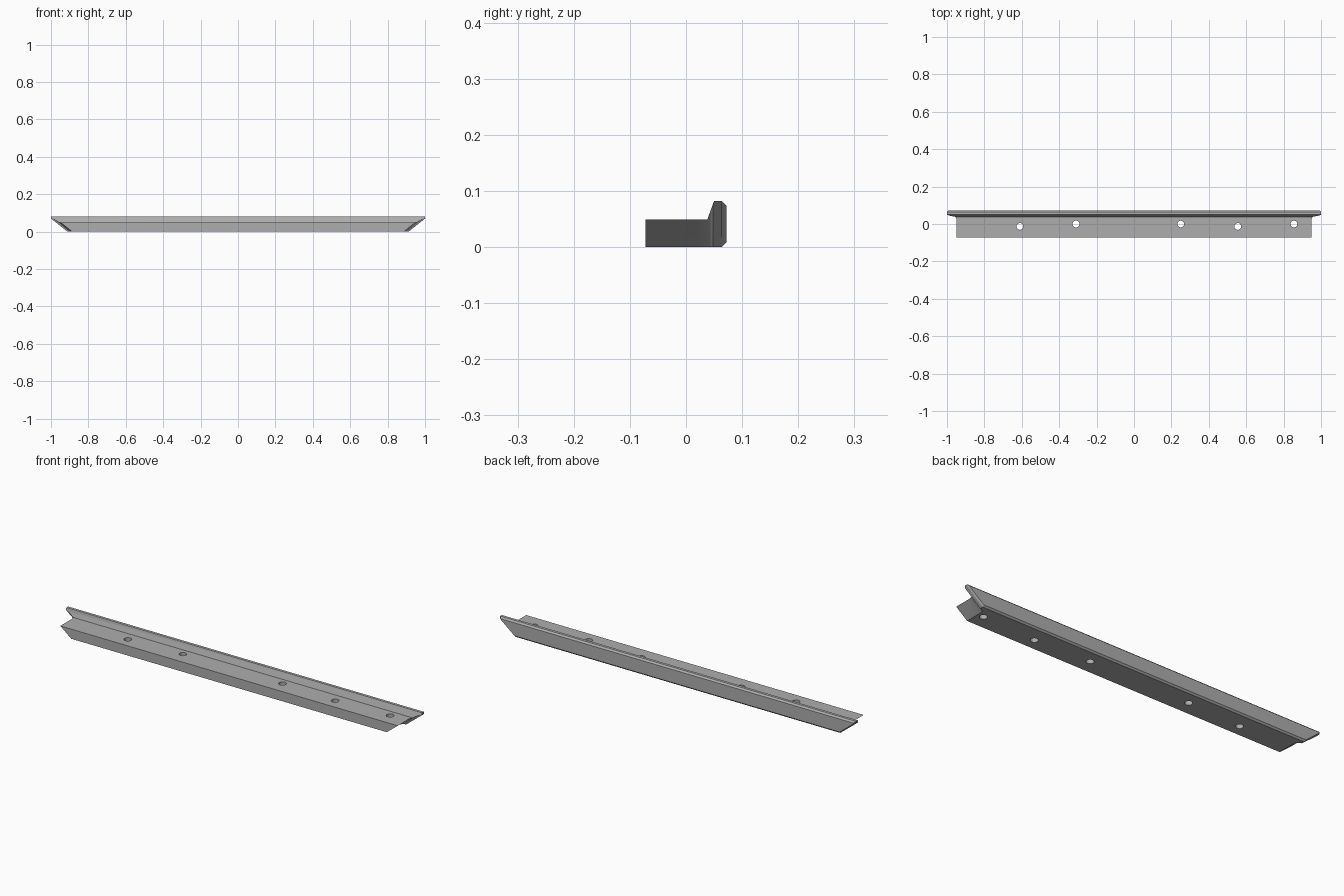
import bpy, bmesh, math
from mathutils import Matrix, Vector

if "Cube" in bpy.data.objects:
    bpy.data.objects.remove(bpy.data.objects["Cube"])

grey = bpy.data.materials.new("satin grey")
grey.use_nodes = True
grey.diffuse_color = (0.42, 0.42, 0.42, 1)
grey.node_tree.nodes["Principled BSDF"].inputs["Base Color"].default_value = grey.diffuse_color

BACK, CHAMFER_Y, TOP = 0.072, 0.064, 0.082
TIP_Z = 0.07          # above this height the ends are upright
COVE_START, COVE_END, RECESS = 0.018, 0.048, 0.025


def make_object(name, bm):
    mesh = bpy.data.meshes.new(name)
    bmesh.ops.recalc_face_normals(bm, faces=bm.faces)
    bm.to_mesh(mesh)
    bm.free()
    obj = bpy.data.objects.new(name, mesh)
    bpy.context.collection.objects.link(obj)
    mesh.materials.append(grey)
    return obj


def end_recess(y):
    """How far the end is set in: front ledge, cove, flange, back chamfer."""
    if y > CHAMFER_Y + 0.001:
        return 0.008
    t = min(max((y - COVE_START) / (COVE_END - COVE_START), 0), 1)
    return RECESS * math.sqrt(1 - t * t)


# Rail: L-shaped profile drawn along x
profile = [(-BACK, 0), (CHAMFER_Y, 0), (BACK, 0.008), (BACK, 0.074),
           (CHAMFER_Y, TOP), (0.05, TOP), (0.038, 0.049), (-BACK, 0.049)]
bm = bmesh.new()
section = bm.faces.new([bm.verts.new((-1, y, z)) for y, z in profile])
extruded = bmesh.ops.extrude_face_region(bm, geom=[section])["geom"]
bmesh.ops.translate(bm, vec=(2, 0, 0),
                    verts=[g for g in extruded if isinstance(g, bmesh.types.BMVert)])


def slice_at(point, normal):
    bmesh.ops.bisect_plane(bm, geom=bm.verts[:] + bm.edges[:] + bm.faces[:],
                           dist=1e-5, plane_co=point, plane_no=normal)


# Cut the ends into strips, then slant and cove them
steps = 6
for i in range(steps + 1):
    y = COVE_START + (COVE_END - COVE_START) * math.sin(math.pi / 2 * i / steps)
    slice_at((0, y, 0), (0, 1, 0))
slice_at((0, CHAMFER_Y, 0), (0, 1, 0))
slice_at((0, 0, TIP_Z), (0, 0, 1))
for v in bm.verts:
    slant = min(1, 0.912 + 0.088 * v.co.z / TIP_Z)
    v.co.x = math.copysign(slant - end_recess(v.co.y), v.co.x)
bmesh.ops.dissolve_limit(bm, angle_limit=0.002, verts=bm.verts[:], edges=bm.edges[:])
rail = make_object("rail", bm)

# Screw holes, bored through the ledge
cutter_bm = bmesh.new()
for x, y in [(-0.61, -0.013), (-0.31, 0), (0.25, 0), (0.555, -0.013), (0.855, 0)]:
    bmesh.ops.create_cone(cutter_bm, cap_ends=True, segments=32, radius1=0.018,
                          radius2=0.018, depth=0.2,
                          matrix=Matrix.Translation(Vector((x, y, 0.02))))
cutter = make_object("hole_cutter", cutter_bm)
cutter.hide_render = True
bore = rail.modifiers.new("screw holes", "BOOLEAN")
bore.operation = "DIFFERENCE"
bore.solver = "EXACT"
bore.object = cutter

bpy.context.view_layer.objects.active = rail
rail.select_set(True)
bpy.ops.object.modifier_apply(modifier=bore.name)
bpy.data.objects.remove(cutter)
bpy.ops.object.shade_smooth_by_angle(angle=math.radians(25))
